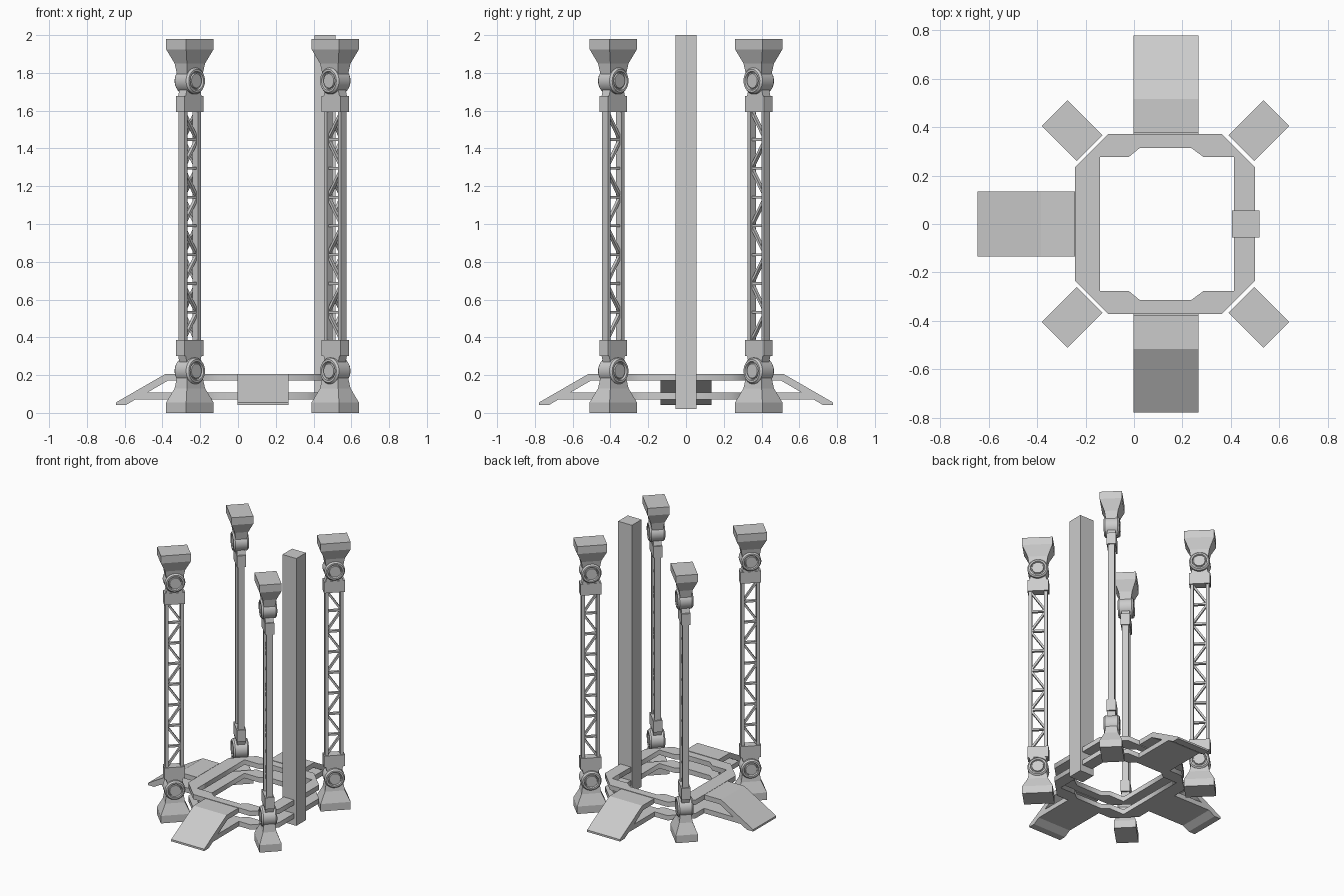
import bpy, bmesh, math
from mathutils import Matrix, Vector

if "Cube" in bpy.data.objects:
    bpy.data.objects.remove(bpy.data.objects["Cube"])

CX = 0.13      # centre of the platform ring
H = 1.98       # column height


def finish(name, bm, mat=None, smooth=False):
    bmesh.ops.recalc_face_normals(bm, faces=bm.faces)
    if mat:
        bm.transform(mat)
    me = bpy.data.meshes.new(name)
    bm.to_mesh(me)
    bm.free()
    ob = bpy.data.objects.new(name, me)
    bpy.context.collection.objects.link(ob)
    if smooth:
        bpy.ops.object.select_all(action='DESELECT')
        ob.select_set(True)
        bpy.context.view_layer.objects.active = ob
        bpy.ops.object.shade_smooth_by_angle(angle=math.radians(30))
    return ob


def add_box(bm, lo, hi):
    lo, hi = Vector(lo), Vector(hi)
    m = Matrix.Translation((lo + hi) / 2) @ Matrix.Diagonal((*(hi - lo), 1))
    bmesh.ops.create_cube(bm, size=1, matrix=m)


def add_bar(bm, a, b, width, depth):
    """Bar between two (x, z) points in the xz plane."""
    a, b = Vector((a[0], 0, a[1])), Vector((b[0], 0, b[1]))
    d = b - a
    rot = Matrix.Rotation(-math.atan2(d.z, d.x), 4, 'Y')
    m = Matrix.Translation((a + b) / 2) @ rot @ Matrix.Diagonal((d.length, depth, width, 1))
    bmesh.ops.create_cube(bm, size=1, matrix=m)


def add_loft(bm, sections):
    """Stack of rectangles (z, half x, half y)."""
    rings = [[bm.verts.new((sx * hx, sy * hy, z)) for sx, sy in
              ((-1, -1), (1, -1), (1, 1), (-1, 1))] for z, hx, hy in sections]
    for a, b in zip(rings, rings[1:]):
        for i in range(4):
            j = (i + 1) % 4
            bm.faces.new((a[i], a[j], b[j], b[i]))
    bm.faces.new(rings[0])
    bm.faces.new(rings[-1])


def add_lathe_y(bm, profile, z, n=32):
    """Profile (radius, y) turned about a y axis at height z."""
    rings = [[bm.verts.new((r * math.cos(2 * math.pi * i / n), y,
                            z + r * math.sin(2 * math.pi * i / n)))
              for i in range(n)] for r, y in profile]
    for a, b in zip(rings, rings[1:]):
        for i in range(n):
            j = (i + 1) % n
            bm.faces.new((a[i], a[j], b[j], b[i]))
    bm.faces.new(rings[0])
    bm.faces.new(rings[-1])


def add_prism(bm, pts, half):
    """Profile in xz extruded across y."""
    a = [bm.verts.new((x, -half, z)) for x, z in pts]
    b = [bm.verts.new((x, half, z)) for x, z in pts]
    bm.faces.new(a)
    bm.faces.new(b)
    for i in range(len(pts)):
        j = (i + 1) % len(pts)
        bm.faces.new((a[i], a[j], b[j], b[i]))


# Platform rings: octagon outside, notched square opening inside
outer = [(.235, .371), (.371, .235), (.371, -.235), (.235, -.371),
         (-.235, -.371), (-.371, -.235), (-.371, .235), (-.235, .371)]
top_edge = [(-.268, .276), (-.15, .276), (-.105, .313),
            (.109, .313), (.159, .276), (.284, .276)]
inner = top_edge + [(x, -y) for x, y in reversed(top_edge)]
for name, z in (("upper_ring", .189), ("lower_ring", .089)):
    cu = bpy.data.curves.new(name, 'CURVE')
    cu.dimensions = '2D'
    cu.fill_mode = 'BOTH'
    cu.extrude = .018
    for pts in (outer, inner):
        sp = cu.splines.new('POLY')
        sp.points.add(len(pts) - 1)
        for p, (x, y) in zip(sp.points, pts):
            p.co = (x, y, 0, 1)
        sp.use_cyclic_u = True
    ob = bpy.data.objects.new(name, cu)
    ob.location = (CX - .002, 0, z)
    bpy.context.collection.objects.link(ob)
    bpy.ops.object.select_all(action='DESELECT')
    ob.select_set(True)
    bpy.context.view_layer.objects.active = ob
    bpy.ops.object.convert(target='MESH')

# Ramps on three sides, each with a lower deck
for name, ang in (("left_ramp", 180), ("back_ramp", 90), ("front_ramp", -90)):
    bm = bmesh.new()
    add_prism(bm, [(.377, .207), (.515, .207), (.777, .056), (.777, .042),
                   (.725, .042), (.503, .171), (.377, .171)], .135)
    add_prism(bm, [(.371, .107), (.62, .107), (.675, .071), (.371, .071)], .135)
    finish(name, bm, Matrix.Translation((CX + .002, 0, 0)) @
           Matrix.Rotation(math.radians(ang), 4, 'Z'))

# Tall square post
bm = bmesh.new()
add_box(bm, (.404, -.056, .02), (.517, .056, 2.0))
finish("tall_post", bm)

# Four lattice columns; local x points outward
half_barrel = [(.038, .05), (.041, .042), (.046, .042), (.05, .053), (.061, .053), (.07, .042)]
barrel = half_barrel + [(r, -y) for r, y in reversed(half_barrel)]
flip = Matrix.Translation((0, 0, H)) @ Matrix.Diagonal((1, 1, -1, 1))
for sx in (-1, 1):
    for sy in (-1, 1):
        label = ("front" if sy < 0 else "back") + ("_left" if sx < 0 else "_right")
        place = Matrix.Translation((CX + sx * .385, sy * .385, 0)) @ \
            Matrix.Rotation(math.atan2(sy, sx), 4, 'Z')
        for end, m in (("foot", place), ("head", place @ flip)):
            # Flared pad
            bm = bmesh.new()
            add_loft(bm, [(0, .1025, .075), (.055, .1025, .075),
                          (.13, .068, .046), (.21, .055, .034)])
            finish(f"{label}_{end}_pad", bm, m).data.update()
            # Hinge barrel
            bm = bmesh.new()
            add_lathe_y(bm, barrel, .222)
            finish(f"{label}_{end}_hinge", bm, m, smooth=True)
            # Truss socket
            bm = bmesh.new()
            add_loft(bm, [(.25, .045, .028), (.305, .06, .028)])
            add_box(bm, (-.071, -.031, .302), (.071, .031, .387))
            finish(f"{label}_{end}_socket", bm, m)
        # Lattice truss
        bm = bmesh.new()
        z0, z1, n, hw = .38, 1.60, 8, .052
        for s in (-1, 1):
            add_box(bm, (s * hw - .011, -.022, z0), (s * hw + .011, .022, z1))
        step = (z1 - z0) / n
        for i in range(n):
            za, zb = z0 + i * step, z0 + (i + 1) * step
            s = -sy * (1 if i % 2 else -1)
            add_bar(bm, (-s * hw, za), (s * hw, zb), .014, .02)
            if i:
                add_bar(bm, (-hw, za), (hw, za), .014, .02)
        finish(f"{label}_truss", bm, place)
